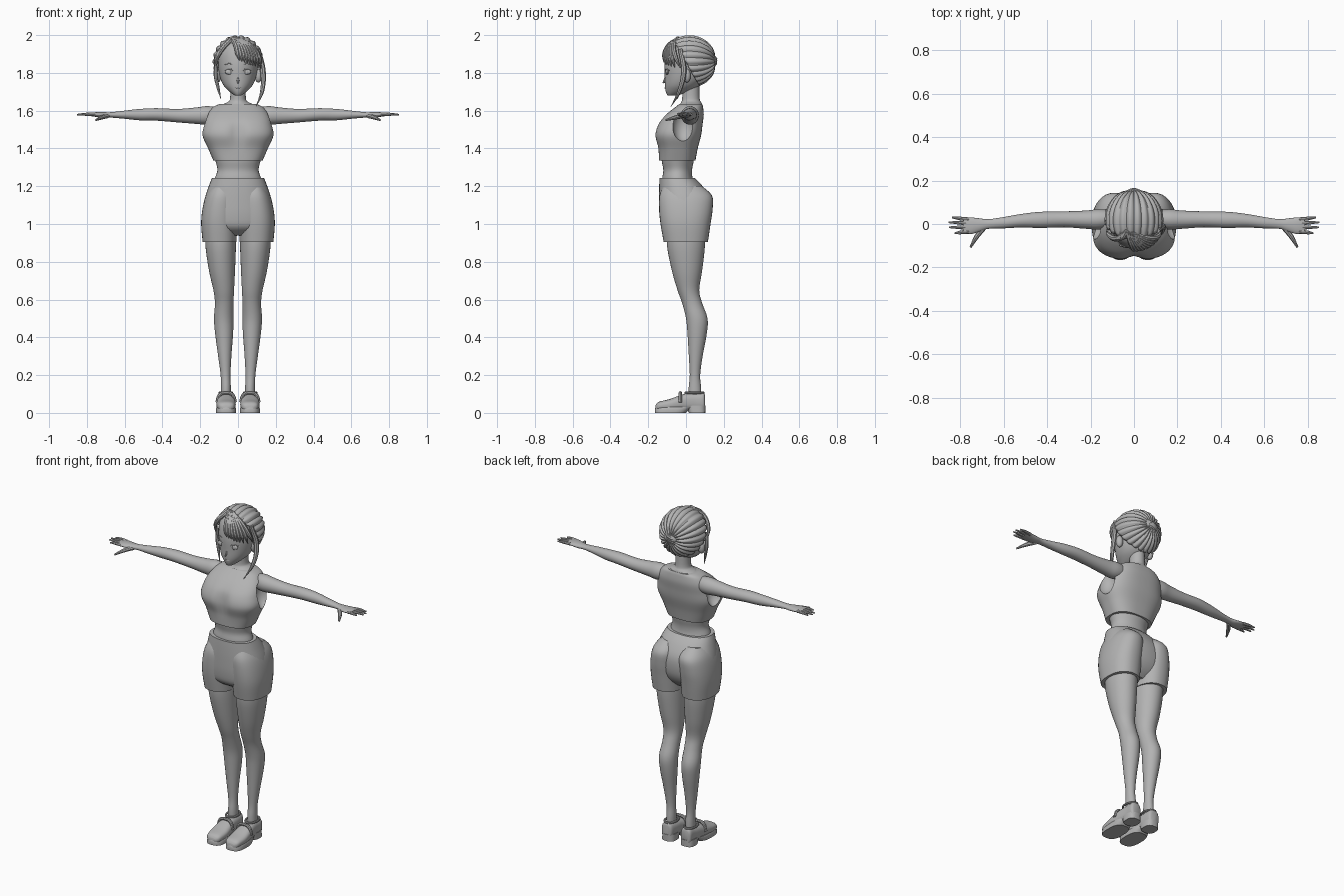
import bpy, bmesh
from math import sin, cos, pi, radians, sqrt

if "Cube" in bpy.data.objects:
    bpy.data.objects.remove(bpy.data.objects["Cube"])

grey = bpy.data.materials.new("plain_grey")
grey.use_nodes = True
grey.diffuse_color = (0.45, 0.45, 0.45, 1)
grey.node_tree.nodes["Principled BSDF"].inputs["Base Color"].default_value = grey.diffuse_color
parts = []


def add(name, mesh):
    """Link a mesh as a named part with outward normals and the grey material."""
    bm = bmesh.new()
    bm.from_mesh(mesh)
    bmesh.ops.recalc_face_normals(bm, faces=bm.faces)
    bm.to_mesh(mesh)
    bm.free()
    mesh.materials.clear()
    mesh.materials.append(grey)
    obj = bpy.data.objects.new(name, mesh)
    bpy.context.collection.objects.link(obj)
    parts.append(obj)
    return obj


def spline_rows(rows, steps):
    """Catmull-Rom interpolation between section rows."""
    out = []
    for i in range(len(rows) - 1):
        p, q, r, s = rows[max(i - 1, 0)], rows[i], rows[i + 1], rows[min(i + 2, len(rows) - 1)]
        for k in range(steps):
            t = k / steps
            out.append([b + t / 2 * (c - a + t * (2*a - 5*b + 4*c - d + t * (3*(b - c) + d - a)))
                        for a, b, c, d in zip(p, q, r, s)])
    return out + [list(rows[-1])]


def loft(name, rows, axis="z", power=2.0, side=1, steps=4, n=36, tweak=None):
    """Skin superellipse sections; each row is (t, a0, a1, b0, b1)."""
    verts = []
    rows = spline_rows(rows, steps)
    for t, a0, a1, b0, b1 in rows:
        for k in range(n):
            c, s = cos(2 * pi * k / n), sin(2 * pi * k / n)
            a = (a0 + a1) / 2 + (a1 - a0) / 2 * abs(c) ** (2 / power) * (1 if c > 0 else -1)
            b = (b0 + b1) / 2 + (b1 - b0) / 2 * abs(s) ** (2 / power) * (1 if s > 0 else -1)
            x, y, z = {"z": (a, b, t), "x": (t, a, b), "y": (a, t, b)}[axis]
            if tweak:
                y = tweak(x, y, z)
            verts.append((side * x, y, z))
    faces = [(j*n + k, j*n + (k+1) % n, (j+1)*n + (k+1) % n, (j+1)*n + k)
             for j in range(len(rows) - 1) for k in range(n)]
    faces += [tuple(range(n)), tuple(range(len(verts) - n, len(verts)))]
    mesh = bpy.data.meshes.new(name)
    mesh.from_pydata(verts, [], faces)
    return add(name, mesh)


def body(rows):
    """Symmetric sections from (z, half width, front, back)."""
    return [(z, -w, w, f, b) for z, w, f, b in rows]


def tubes(name, paths, side=1):
    """Tapered tubes; each path is a list of (x, y, z, radius)."""
    cu = bpy.data.curves.new(name, "CURVE")
    cu.dimensions, cu.bevel_depth, cu.bevel_resolution = "3D", 1, 2
    cu.resolution_u, cu.use_fill_caps = 6, True
    for path in paths:
        sp = cu.splines.new("BEZIER")
        sp.bezier_points.add(len(path) - 1)
        for bp, (x, y, z, r) in zip(sp.bezier_points, path):
            bp.co, bp.radius = (side * x, y, z), r
            bp.handle_left_type = bp.handle_right_type = "AUTO"
    tmp = bpy.data.objects.new(name + "_path", cu)
    bpy.context.collection.objects.link(tmp)
    dg = bpy.context.evaluated_depsgraph_get()
    mesh = bpy.data.meshes.new_from_object(tmp.evaluated_get(dg))
    bpy.data.objects.remove(tmp)
    return add(name, mesh)


def ball(name, at, size):
    bm = bmesh.new()
    bmesh.ops.create_uvsphere(bm, u_segments=24, v_segments=14, radius=1)
    for v in bm.verts:
        v.co = [at[i] + v.co[i] * size[i] for i in range(3)]
    mesh = bpy.data.meshes.new(name)
    bm.to_mesh(mesh)
    bm.free()
    return add(name, mesh)


# Torso: bare waist, neck and cropped top
loft("waist", body([(1.18, .13, -.125, .06), (1.24, .122, -.126, .036), (1.285, .109, -.12, .032),
                    (1.33, .118, -.128, .04), (1.37, .13, -.13, .045)]))
loft("neck", body([(1.59, .1, -.06, .09), (1.63, .085, -.035, .085), (1.645, .055, -.025, .08),
                   (1.665, .042, -.02, .072), (1.74, .04, -.02, .07)]))


def bust(x, y, z):
    dip = .02 * 2.7 ** (-(x / .035) ** 2 - ((z - 1.48) / .06) ** 2)
    return y + dip if y < -.05 else y


shirt = loft("cropped_top", body([(1.335, .13, -.143, .05), (1.40, .158, -.148, .062), (1.47, .188, -.165, .08),
             (1.53, .18, -.147, .088), (1.58, .163, -.105, .094), (1.62, .13, -.055, .09),
             (1.636, .095, -.035, .085)]), power=2.6, steps=6, n=64, tweak=bust)

# Armholes cut into the top
for s in (1, -1):
    cutter = ball("armhole_cutter", (s * .2, -.015, 1.525), (.068, .058, .092))
    cutter.hide_render = True
    mod = shirt.modifiers.new("armhole", "BOOLEAN")
    mod.operation, mod.object, mod.solver = "DIFFERENCE", cutter, "EXACT"
    bpy.context.view_layer.objects.active = shirt
    bpy.ops.object.modifier_apply(modifier=mod.name)
    parts.remove(cutter)
    bpy.data.objects.remove(cutter)

# Shorts: hip block plus two leg tubes
loft("shorts_hips", body([(1.243, .138, -.14, .047), (1.2, .155, -.142, .088), (1.13, .177, -.143, .125),
                          (1.04, .19, -.14, .125), (.98, .17, -.125, .1), (.94, .1, -.07, .06)]), power=2.3)

for s, tag in ((1, "left"), (-1, "right")):
    loft(tag + "_shorts_leg", [(1.2, .03, .14, -.12, .085), (1.15, .006, .17, -.14, .138),
         (1.08, .003, .188, -.142, .141), (1.0, .004, .195, -.135, .13), (.905, .008, .187, -.118, .116)],
         power=2.3, side=s)
    loft(tag + "_leg", [(.97, .01, .172, -.1, .1), (.88, .011, .172, -.1, .1), (.75, .016, .153, -.074, .085),
         (.65, .021, .13, -.045, .07), (.58, .024, .122, -.02, .086), (.5, .024, .127, 0, .114),
         (.42, .026, .121, .008, .11), (.3, .035, .105, .015, .088), (.2, .04, .092, .02, .075),
         (.13, .038, .09, .014, .08), (.05, .04, .09, .015, .08)], side=s)

    # Shoe: upper, two-piece sole, strap and collar
    loft(tag + "_shoe_upper", [(-.162, .04, .085, .015, .04), (-.145, .02, .105, .012, .058),
         (-.09, .012, .114, .01, .072), (-.04, .015, .112, .012, .09), (0, .022, .106, .012, .103),
         (.05, .025, .1, .012, .106), (.09, .03, .098, .012, .108), (.1, .042, .088, .015, .095)],
         axis="y", power=2.6, side=s)
    loft(tag + "_front_sole", [(0, .01, .116, -.165, 0), (.02, .01, .116, -.165, .02),
                               (.032, .014, .112, -.16, .03)], power=2.8, side=s, steps=2)
    loft(tag + "_heel", [(0, .022, .104, .015, .102), (.04, .024, .102, 0, .103)],
         power=2.8, side=s, steps=1)
    tubes(tag + "_shoe_strap", [[(.014, -.03, .055, .009), (.03, -.03, .097, .009), (.062, -.03, .106, .009),
          (.095, -.03, .097, .009), (.112, -.03, .055, .009)]], side=s)
    ring = [(.065 + .033 * cos(a * pi / 6), .045 + .048 * sin(a * pi / 6), .107, .006) for a in range(13)]
    tubes(tag + "_shoe_collar", [ring], side=s)

    # Arm with palm, then fingers
    loft(tag + "_arm", [(.09, -.01, .06, 1.54, 1.615), (.16, -.025, .068, 1.526, 1.624),
         (.22, -.022, .062, 1.53, 1.617), (.32, -.015, .058, 1.538, 1.609), (.43, -.018, .056, 1.547, 1.613),
         (.52, -.016, .046, 1.549, 1.609), (.6, -.02, .032, 1.557, 1.6), (.67, -.022, .022, 1.563, 1.592),
         (.71, -.035, .026, 1.562, 1.592), (.75, -.046, .03, 1.567, 1.592), (.785, -.042, .028, 1.572, 1.588)],
         axis="x", side=s)
    fingers = [[(.76, y0, 1.58, .0095), (.8, (y0 + y1) / 2, 1.581, .0085), (tip, y1, 1.579, .004)]
               for y0, y1, tip in ((.021, .03, .838), (.003, .008, .853), (-.016, -.015, .85), (-.035, -.043, .825))]
    fingers.append([(.69, -.015, 1.573, .013), (.725, -.06, 1.563, .011), (.752, -.107, 1.55, .005)])
    tubes(tag + "_fingers", fingers, side=s)

    # Face features and ear
    ball(tag + "_ear", (s * .108, .005, 1.785), (.02, .02, .036))
    ball(tag + "_eye", (s * .045, -.098, 1.805), (.024, .008, .014))
    ball(tag + "_iris", (s * .044, -.103, 1.804), (.011, .005, .013))
    tubes(tag + "_lash_and_brow", [
        [(.02, -.109, 1.808, .002), (.042, -.106, 1.821, .003), (.07, -.088, 1.813, .002)],
        [(.022, -.109, 1.842, .001), (.045, -.104, 1.849, .003), (.075, -.084, 1.842, .001)]], side=s)

# Head, nose and mouth
loft("head", body([(1.679, .012, -.092, -.06), (1.685, .024, -.1, -.03), (1.705, .05, -.108, .03),
                   (1.735, .077, -.112, .075), (1.78, .096, -.113, .11), (1.85, .106, -.114, .13),
                   (1.92, .1, -.1, .12), (1.965, .065, -.065, .08), (1.978, .02, -.02, .03)]))
tubes("nose", [[(0, -.106, 1.79, .003), (0, -.114, 1.758, .007), (0, -.122, 1.746, .003)]])
tubes("mouth", [[(-.018, -.107, 1.722, .001), (0, -.112, 1.72, .0025), (.018, -.107, 1.722, .001)]])

# Hair shell: ridged meridians gathered at the back of the head
HY, HZ, RX, RY, RZ = .018, 1.86, .13, .14, .135
around, along = 160, 16
verts, faces = [], []
for i in range(around):
    a = 2 * pi * i / around
    limit = radians(98 + 30 * cos(a))
    for j in range(along + 1):
        t = radians(4) + (limit - radians(4)) * j / along
        r = .97 + .07 * abs(sin(a * 11)) * min(1, 2 * sin(t))
        verts.append((RX * r * sin(t) * sin(a), HY + RY * r * cos(t), HZ + RZ * r * sin(t) * cos(a)))
w = along + 1
for i in range(around):
    m = (i + 1) % around
    faces += [(i*w + j, m*w + j, m*w + j + 1, i*w + j + 1) for j in range(along)]
faces.append(tuple(i * w for i in range(around)))
shell = bpy.data.meshes.new("hair_shell")
shell.from_pydata(verts, [], faces)
add("hair_shell", shell).modifiers.new("thickness", "SOLIDIFY").thickness = .012

# Knot at the back
ball("hair_knot", (0, .142, 1.865), (.045, .02, .028))
tubes("knot_strands", [[(-.055, .125, 1.85 + d, .008), (0, .155, 1.868 + d * .6, .011),
                        (.055, .125, 1.885 + d, .008)] for d in (-.024, -.008, .008)])


def on_brow(x, z, r):
    """Place a lock point on the front of the hair volume."""
    return (x, HY - .139 * sqrt(max(.02, 1 - (x / .134) ** 2 - ((z - HZ) / .14) ** 2)), z, r)


# Swept fringe, parted off centre
fringe = []
for i in range(9):
    t = i / 8
    fringe.append([on_brow(-.035 + .03 * t, 1.985, .009), on_brow(-.012 + .092 * t, 1.945 - .01 * t, .013),
                   on_brow(-.002 + .115 * t, 1.9 - .02 * t, .012), on_brow(.008 + .114 * t, 1.865 - .04 * t, .002)])
for i in range(5):
    t = i / 4
    fringe.append([on_brow(-.035, 1.985, .009), on_brow(-.05 - .025 * t, 1.965 - .025 * t, .013),
                   on_brow(-.08 - .034 * t, 1.93 - .05 * t, .011), on_brow(-.1 - .02 * t, 1.9 - .08 * t, .003)])
tubes("fringe", fringe)

# Loose locks beside the face
tubes("left_side_lock", [[(.108, -.03, 1.925, .012), (.132, -.012, 1.81, .015),
                          (.128, -.035, 1.705, .011), (.095, -.08, 1.62, .001)]])
tubes("right_side_lock", [[(-.112, -.035, 1.86, .01), (-.118, -.03, 1.79, .011),
                           (-.105, -.035, 1.72, .008), (-.09, -.045, 1.66, .001)]])

# Smooth shading with crisp edges kept
bpy.ops.object.select_all(action="DESELECT")
for obj in parts:
    obj.select_set(True)
bpy.context.view_layer.objects.active = parts[0]
bpy.ops.object.shade_smooth_by_angle(angle=radians(40))
